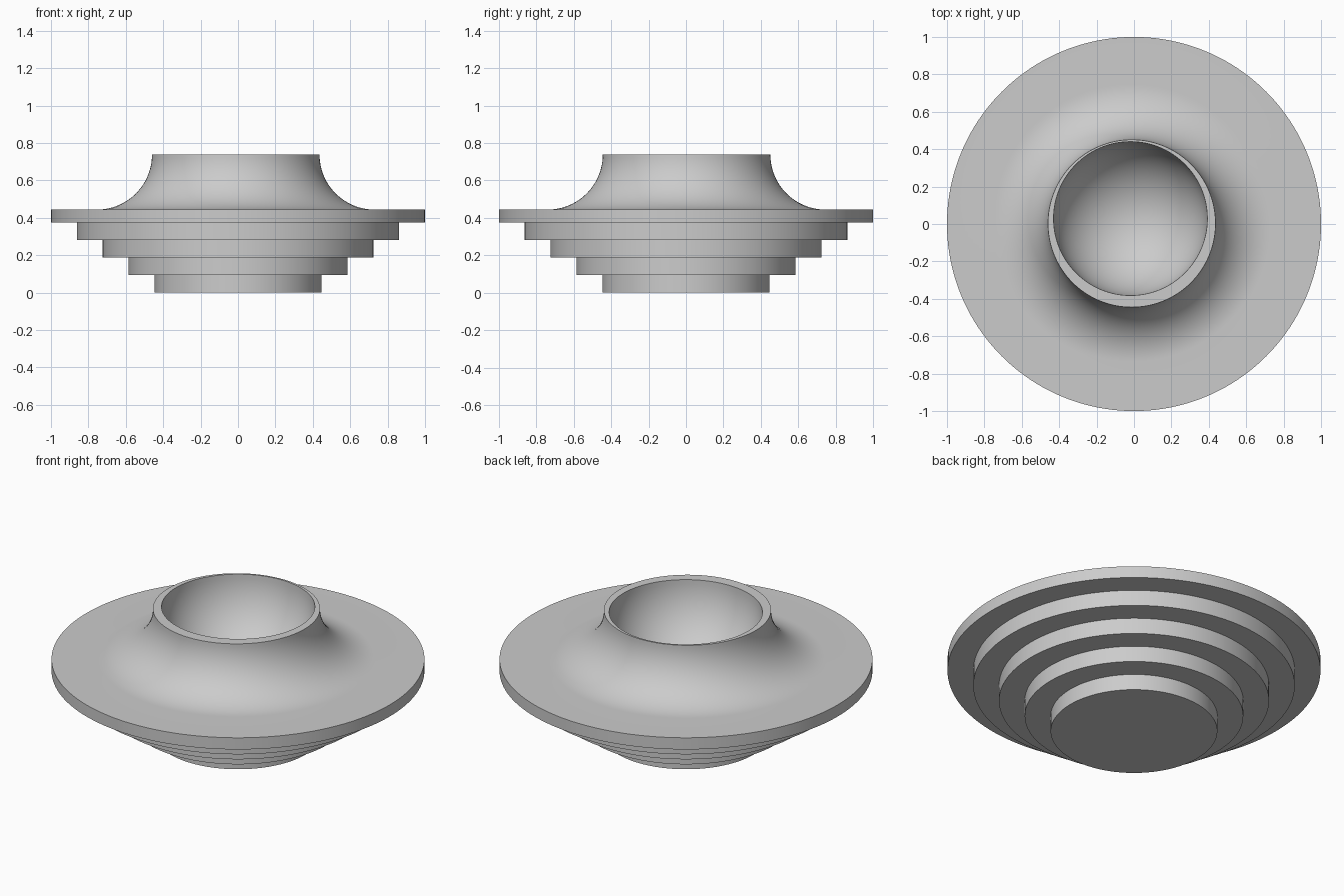
import bpy, bmesh, math

if "Cube" in bpy.data.objects:
    bpy.data.objects.remove(bpy.data.objects["Cube"])

SEG = 160

grey = bpy.data.materials.new("plain grey")
grey.diffuse_color = (0.6, 0.6, 0.6, 1)
grey.use_nodes = True
grey.node_tree.nodes["Principled BSDF"].inputs["Base Color"].default_value = grey.diffuse_color


def build_rings(name, rings):
    """Skin a closed solid through circles given as (radius, z, centre x, centre y)."""
    bm = bmesh.new()
    loops = []
    for r, z, cx, cy in rings:
        if r < 1e-5:
            loops.append([bm.verts.new((cx, cy, z))])
            continue
        loops.append([bm.verts.new((cx + r * math.cos(2 * math.pi * i / SEG),
                                    cy + r * math.sin(2 * math.pi * i / SEG), z))
                      for i in range(SEG)])
    for a, b in zip(loops, loops[1:]):
        for i in range(SEG):
            j = (i + 1) % SEG
            if len(a) == 1:
                bm.faces.new((a[0], b[j], b[i]))
            elif len(b) == 1:
                bm.faces.new((a[i], a[j], b[0]))
            else:
                bm.faces.new((a[i], a[j], b[j], b[i]))
    bmesh.ops.recalc_face_normals(bm, faces=bm.faces)
    mesh = bpy.data.meshes.new(name)
    bm.to_mesh(mesh)
    bm.free()
    mesh.materials.append(grey)
    obj = bpy.data.objects.new(name, mesh)
    bpy.context.collection.objects.link(obj)
    bpy.context.view_layer.objects.active = obj
    obj.select_set(True)
    bpy.ops.object.shade_smooth_by_angle(angle=math.radians(30))
    obj.select_set(False)
    return obj


# stepped underside and wide disc
radii = [0.447, 0.586, 0.724, 0.862, 1.0]
levels = [0, 0.094, 0.188, 0.282, 0.375, 0.444]
rings = [(0, 0, 0, 0)]
for r, z0, z1 in zip(radii, levels, levels[1:]):
    rings += [(r, z0, 0, 0), (r, z1, 0, 0)]

# concave neck sweeping up from the disc, slightly off centre
NECK_R, TOP = 0.448, 0.738
COVE = TOP - levels[-1]
STEPS = 24
for i in range(STEPS + 1):
    a = math.pi / 2 * i / STEPS
    rings.append((NECK_R + COVE * (1 - math.sin(a)),
                  TOP - COVE * math.cos(a), -0.012, 0.003))

# round bowl sunk into the neck, offset so the rim is uneven
BOWL_R = 0.411
for i in range(STEPS + 1):
    a = math.pi / 2 * i / STEPS
    rings.append((BOWL_R * math.cos(a), TOP - BOWL_R * math.sin(a), -0.019, 0.029))

build_rings("stepped_dish", rings)
